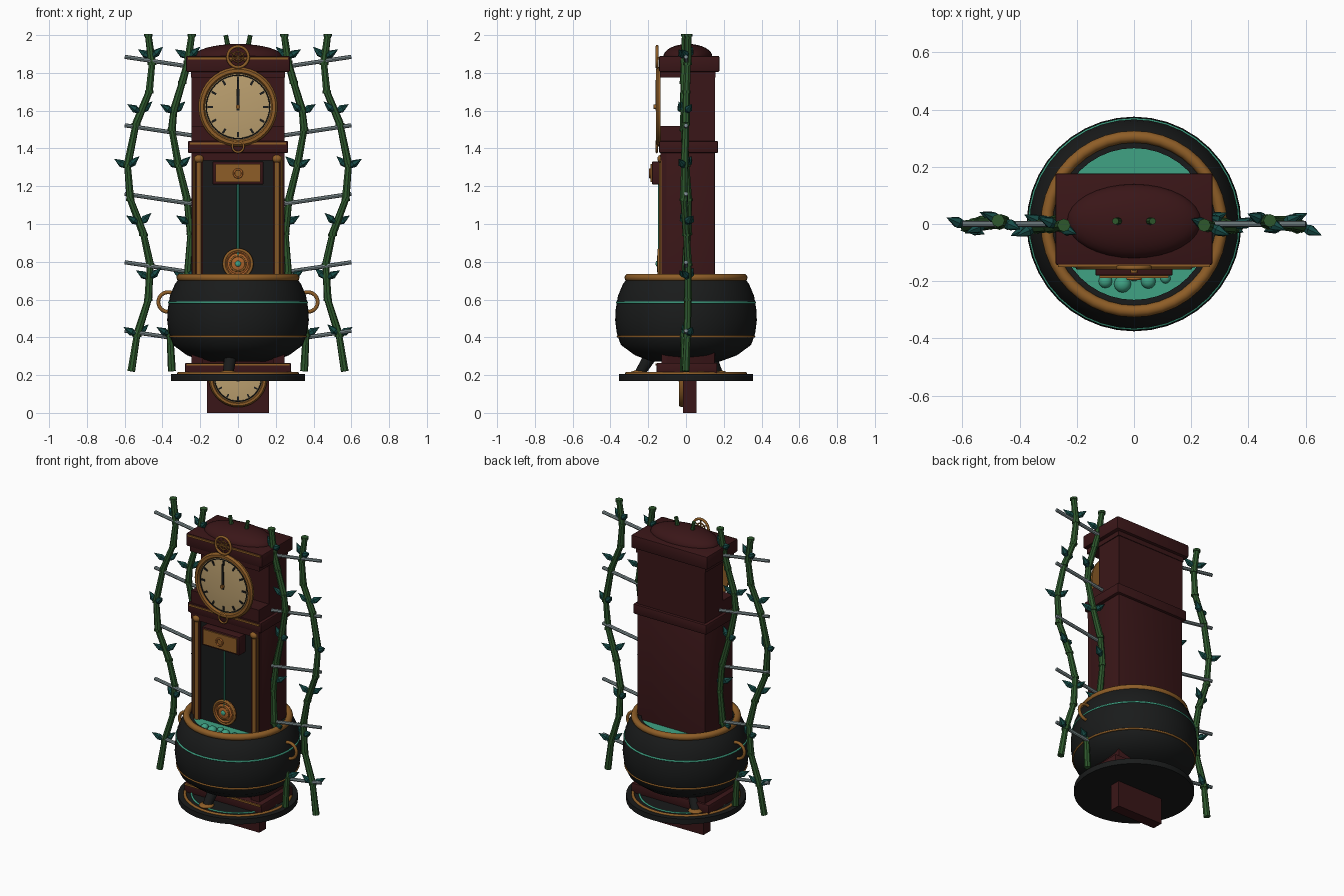
import bpy, bmesh
from math import pi, sin, cos, radians
from mathutils import Vector, Matrix

if "Cube" in bpy.data.objects:
    bpy.data.objects.remove(bpy.data.objects["Cube"])


def material(name, *rgb):
    m = bpy.data.materials.new(name)
    m.use_nodes = True
    m.diffuse_color = (*rgb, 1)
    m.node_tree.nodes["Principled BSDF"].inputs["Base Color"].default_value = (*rgb, 1)
    return m


WOOD = material("dark red wood", .042, .008, .009)
BLACK = material("iron black", .01, .011, .011)
GOLD = material("old gold", .27, .11, .02)
COPPER = material("copper", .42, .13, .025)
CREAM = material("dial cream", .50, .35, .16)
TEAL = material("potion teal", .05, .36, .23)
GREEN = material("stalk green", .026, .095, .025)
LEAF = material("leaf teal", .008, .07, .062)
GREY = material("rung grey", .22, .28, .29)


def finish(name, bm, mat, smooth=True):
    bmesh.ops.recalc_face_normals(bm, faces=bm.faces)
    me = bpy.data.meshes.new(name)
    bm.to_mesh(me)
    bm.free()
    me.materials.append(mat)
    ob = bpy.data.objects.new(name, me)
    bpy.context.collection.objects.link(ob)
    if smooth:
        bpy.ops.object.select_all(action='DESELECT')
        bpy.context.view_layer.objects.active = ob
        ob.select_set(True)
        bpy.ops.object.shade_smooth_by_angle(angle=radians(40))
    return ob


def add_cone(bm, a, b, r1, r2, n=8):
    a, b = Vector(a), Vector(b)
    d = b - a
    mtx = Matrix.Translation((a + b) / 2) @ d.to_track_quat('Z', 'Y').to_matrix().to_4x4()
    bmesh.ops.create_cone(bm, cap_ends=True, segments=n, radius1=r1, radius2=r2,
                          depth=d.length, matrix=mtx)


def rod(name, a, b, r1, mat, r2=None, n=12):
    bm = bmesh.new()
    add_cone(bm, a, b, r1, r1 if r2 is None else r2, n)
    return finish(name, bm, mat)


def box(name, x, y, z, mat, bevel=0):
    """Box from (min, max) pairs along each axis."""
    bm = bmesh.new()
    size = [p[1] - p[0] for p in (x, y, z)]
    mid = [(p[1] + p[0]) / 2 for p in (x, y, z)]
    bmesh.ops.create_cube(bm, size=1, matrix=Matrix.Translation(mid) @ Matrix.Diagonal((*size, 1)))
    if bevel:
        bmesh.ops.bevel(bm, geom=bm.edges[:], offset=bevel, segments=2, affect='EDGES', profile=.5)
    return finish(name, bm, mat, bool(bevel))


def ball(name, loc, radii, mat, n=24):
    bm = bmesh.new()
    bmesh.ops.create_uvsphere(bm, u_segments=n, v_segments=n // 2, radius=1,
                              matrix=Matrix.Translation(loc) @ Matrix.Diagonal((*radii, 1)))
    return finish(name, bm, mat)


def lathe(name, profile, loc, mat, front=False, n=40):
    """Spin (radius, height) points; front=True turns the axis towards -y."""
    bm = bmesh.new()
    vs = [bm.verts.new((r, 0, h)) for r, h in profile]
    es = [bm.edges.new(p) for p in zip(vs, vs[1:])]
    bmesh.ops.spin(bm, geom=vs + es, cent=(0, 0, 0), axis=(0, 0, 1), angle=2 * pi, steps=n)
    bmesh.ops.remove_doubles(bm, verts=bm.verts, dist=.0001)
    rot = Matrix.Rotation(pi / 2 if front else 0, 4, 'X')
    bm.transform(Matrix.Translation(loc) @ rot)
    return finish(name, bm, mat)


def ring(name, loc, r, t, mat, front=False, n=40):
    circle = [(r + t * cos(k * pi / 5), t * sin(k * pi / 5)) for k in range(11)]
    return lathe(name, circle, loc, mat, front, n)


def dial(name, z, y, r):
    """Round clock dial with rim, domed face, hour marks and hands."""
    lathe(name + "_rim", [(0, 0), (r, 0), (r, .012), (r * .95, .024), (r * .87, .024), (r * .83, .01)],
          (0, y, z), GOLD, True)
    lathe(name + "_face", [(r * .86, .010), (r * .6, .016), (r * .3, .019), (0, .02)], (0, y, z), CREAM, True)
    ring(name + "_track", (0, y - .013, z), r * .8, .003, BLACK, True)
    bm = bmesh.new()
    for k in range(12):
        turn = Matrix.Translation((0, y - .015, z)) @ Matrix.Rotation(k * pi / 6, 4, 'Y')
        place = Matrix.Translation((0, 0, r * .7)) @ Matrix.Diagonal((r * .055, .006, r * .13, 1))
        bmesh.ops.create_cube(bm, size=1, matrix=turn @ place)
    finish(name + "_hour_marks", bm, BLACK, False)
    for part, length, w in (("hour_hand", .45, .007), ("minute_hand", .68, .004)):
        box(name + "_" + part, (-w, w), (y - .027, y - .022), (z - .02, z + r * length), BLACK)
    rod(name + "_hub", (0, y - .01, z), (0, y - .036, z), .012, GOLD)


# Clock case
box("trunk", (-.245, .245), (-.11, .153), (.2, 1.4), WOOD, .006)
box("trunk_panel", (-.185, .185), (-.117, -.109), (.6, 1.36), BLACK)
box("trunk_top_rail", (-.245, .245), (-.135, -.1), (1.335, 1.4), WOOD)
box("waist_cornice", (-.265, .265), (-.142, .17), (1.375, 1.44), WOOD, .008)
box("hood_sill", (-.245, .245), (-.135, .153), (1.43, 1.52), WOOD)
box("hood_back", (-.245, .245), (-.03, .153), (1.5, 1.82), WOOD)
box("hood_header", (-.25, .25), (-.137, .157), (1.775, 1.82), WOOD)
box("top_cornice", (-.275, .275), (-.143, .177), (1.805, 1.89), WOOD, .008)
ball("hood_dome", (0, .01, 1.885), (.235, .13, .068), WOOD, 32)
box("top_gold_strip", (-.265, .265), (-.15, -.14), (1.872, 1.884), GOLD)
box("waist_gold_strip", (-.255, .255), (-.149, -.14), (1.42, 1.432), GOLD)
box("plinth", (-.28, .28), (-.155, .165), (.2, .265), WOOD, .006)
box("plinth_gold_strip", (-.272, .272), (-.162, -.15), (.25, .262), GOLD)
for side, s in (("left", 1), ("right", -1)):
    box(side + "_stile", sorted((s * .185, s * .245)), (-.13, -.1), (.25, 1.38), WOOD)
    rod(side + "_column", (s * .207, -.128, .5), (s * .207, -.128, 1.34), .014, GOLD)
    rod(side + "_column_bead", (s * .232, -.13, .5), (s * .232, -.13, 1.36), .006, GOLD, n=8)
    ball(side + "_capital", (s * .207, -.13, 1.345), (.026, .022, .022), GOLD, 16)

# Main dial and its crest
dial("main_dial", 1.62, -.135, .21)
ring("crest_ring", (0, -.153, 1.885), .055, .008, GOLD, True)
ring("crest_inner_ring", (0, -.153, 1.885), .028, .004, GOLD, True, 24)
for k in range(3):
    v = Vector((cos(k * pi / 3 + pi / 6), 0, sin(k * pi / 3 + pi / 6))) * .055
    c = Vector((0, -.153, 1.885))
    rod("crest_spoke", c - v, c + v, .004, GOLD, n=6)
ring("lower_crest_ring", (0, -.155, 1.41), .03, .006, GOLD, True, 24)

# Pendulum and its bracket
box("bracket_block", (-.135, .135), (-.18, -.1), (1.21, 1.33), WOOD, .005)
box("bracket_plate", (-.12, .12), (-.188, -.175), (1.222, 1.318), GOLD)
ring("bracket_ring", (0, -.191, 1.268), .022, .005, COPPER, True, 24)
rod("pendulum_rod", (0, -.14, 1.22), (0, -.14, .83), .007, TEAL, n=8)
lathe("pendulum_bob", [(0, 0), (.08, 0), (.08, .01), (.062, .018), (.055, .012), (.035, .022), (0, .024)],
      (0, -.13, .79), COPPER, True)
ring("bob_rim", (0, -.142, .79), .074, .008, GOLD, True)
ring("bob_inner_ring", (0, -.15, .79), .04, .005, GOLD, True, 24)
ball("bob_gem", (0, -.153, .79), (.016, .008, .016), TEAL, 12)

# Cauldron
lathe("cauldron", [(0, .27), (.18, .272), (.27, .305), (.345, .36), (.366, .42), (.375, .49), (.372, .55),
                   (.36, .62), (.335, .68), (.31, .715), (.265, .715), (.28, .66), (.28, .6), (0, .6)],
      (0, 0, 0), BLACK)
ring("cauldron_rim", (0, 0, .716), .305, .021, GOLD)
ring("cauldron_teal_band", (0, 0, .585), .365, .006, TEAL)
ring("cauldron_gold_band", (0, 0, .405), .361, .006, GOLD)
lathe("potion", [(0, .69), (.274, .69)], (0, 0, 0), TEAL)
for x, y, r in ((-.1, -.2, .024), (-.04, -.21, .03), (.05, -.2, .026), (.11, -.19, .018), (0, -.18, .02)):
    ball("potion_bubble", (x, y, .692), (r, r, r * .8), TEAL, 12)
for s in (-1, 1):
    ring("cauldron_handle", (s * .37, 0, .587), .052, .01, GOLD, True, 24)
for k in range(3):
    a = radians(-102 + 120 * k)
    out = Vector((cos(a), sin(a), 0))
    rod("cauldron_leg", out * .18 + Vector((0, 0, .32)), out * .25 + Vector((0, 0, .21)), .036, BLACK, .028)
    ball("cauldron_foot", out * .255 + Vector((0, 0, .212)), (.045, .045, .014), GOLD, 16)

# Round base and the small hanging dial
lathe("base_disc", [(0, .17), (.355, .17), (.355, .205), (0, .205)], (0, 0, 0), BLACK)
ring("base_gold_ring", (0, 0, .207), .315, .009, GOLD)
ring("base_teal_ring", (0, 0, .206), .275, .006, TEAL)
box("hanging_case", (-.165, .165), (-.015, .055), (0, .19), WOOD)
dial("lower_dial", .185, -.014, .155)


# Climbing stalks with leaf pairs
def stalk(name, path, s, nodes):
    stem, leaves = bmesh.new(), bmesh.new()
    pts = [Vector((s * x, .012 * sin(5 * z + x * 9), z)) for x, z in path]
    for a, b in zip(pts, pts[1:]):
        add_cone(stem, a, b, .021, .018)
        add_cone(stem, b - Vector((0, 0, .008)), b + Vector((0, 0, .006)), .023, .023)
    for i, z in enumerate(nodes):
        a, b = next((p, q) for p, q in zip(pts, pts[1:]) if min(p.z, q.z) <= z <= max(p.z, q.z))
        base = a.lerp(b, (z - a.z) / (b.z - a.z))
        for d in (-1, 1):
            aim = Vector((d * .8, .35 * (-1) ** i * d, .5 if d * s > 0 else .75)).normalized()
            mid = base + aim * .04
            add_cone(leaves, base, mid, .008, .021, 6)
            add_cone(leaves, mid, base + aim * .088, .021, .001, 6)
    finish(name + "_stem", stem, GREEN)
    finish(name + "_leaves", leaves, LEAF, False)


OUTER = [(.565, .22), (.535, .41), (.475, .6), (.465, .785), (.5, .945), (.57, 1.13), (.585, 1.31),
         (.54, 1.53), (.47, 1.7), (.455, 1.85), (.475, 2)]
INNER = [(.35, .22), (.36, .41), (.32, .58), (.265, .74), (.25, .95), (.27, 1.13), (.315, 1.31),
         (.35, 1.5), (.34, 1.6), (.295, 1.75), (.265, 1.86), (.245, 2)]
NODES = [.41, .71, 1.0, 1.3, 1.59, 1.88]
for side, s in (("left", 1), ("right", -1)):
    stalk(side + "_outer_stalk", OUTER, s, NODES)
    stalk(side + "_inner_stalk", INNER, s, NODES)
    rod(side + "_top_sprout", (s * .045, .01, 1.9), (s * .065, .01, 2), .014, GREEN, .012, 8)
    # Ladder rungs
    for k in range(5):
        z = .435 + .3625 * k
        rod(side + "_rung", (s * .6, 0, z), (s * .2, 0, z - .06), .011, GREY, n=8)
